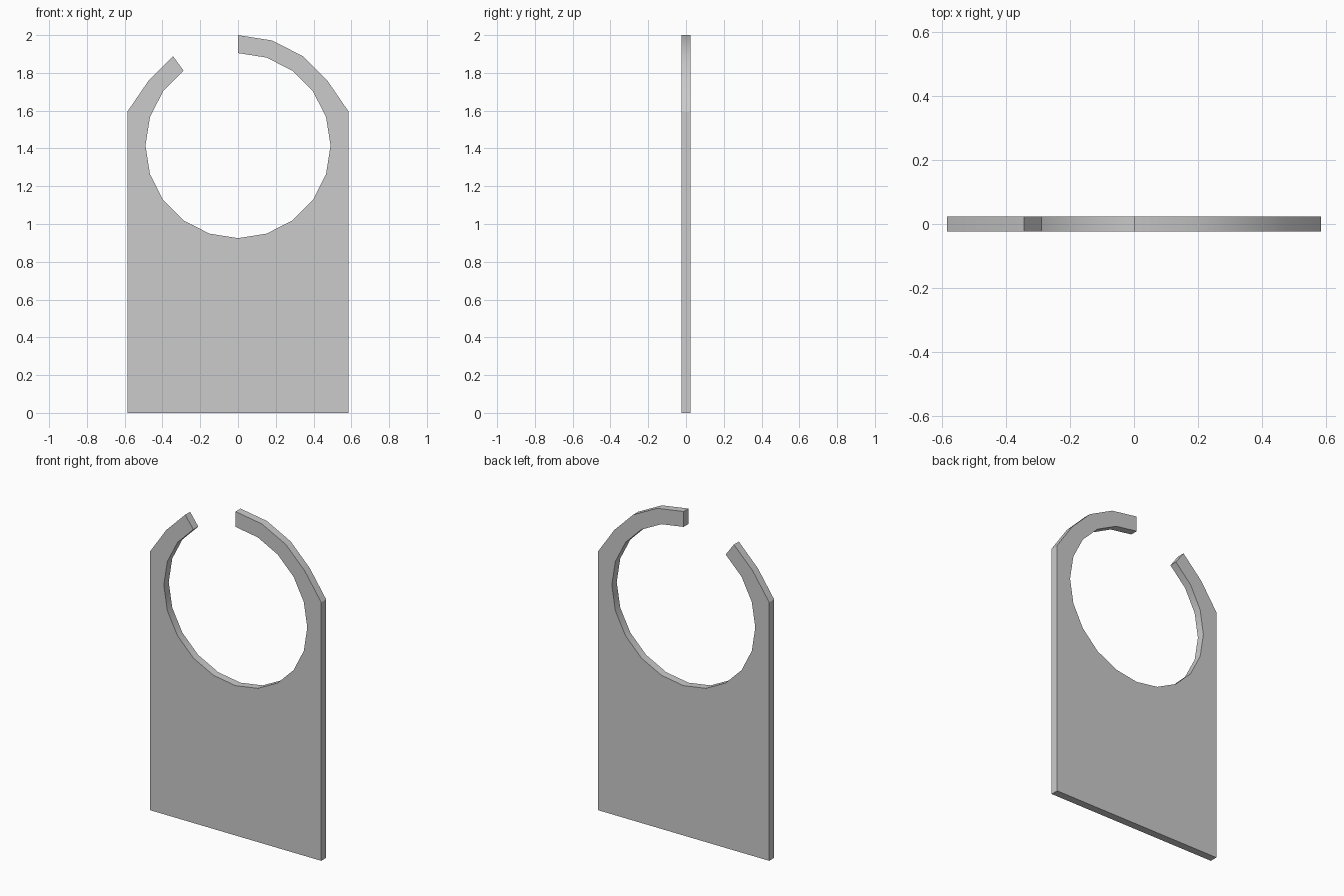
import bpy, bmesh
from math import radians, cos, sin

if "Cube" in bpy.data.objects:
    bpy.data.objects.remove(bpy.data.objects["Cube"])

HALF_W, OUTER, INNER, CENTRE_Z, HALF_T = 0.585, 0.585, 0.49, 1.415, 0.024


def ring(radius, degrees):
    a = radians(degrees)
    return (radius * cos(a), CENTRE_Z + radius * sin(a))


# Outline: right arm, plate, left arm, then back round the open 20-sided hole
shoulder_z = ring(OUTER, 18)[1]
outline = [ring(OUTER, d) for d in (90, 72, 54, 36)]
outline += [(HALF_W, shoulder_z), (HALF_W, 0), (-HALF_W, 0), (-HALF_W, shoulder_z)]
outline += [ring(OUTER, d) for d in (144, 126)]
outline += [ring(INNER, d) for d in range(126, 451, 18)]

# Extrude the outline into a thin plate
bm = bmesh.new()
face = bm.faces.new([bm.verts.new((x, -HALF_T, z)) for x, z in outline])
result = bmesh.ops.extrude_face_region(bm, geom=[face], use_keep_orig=True)
moved = [v for v in result["geom"] if isinstance(v, bmesh.types.BMVert)]
bmesh.ops.translate(bm, verts=moved, vec=(0, 2 * HALF_T, 0))
bmesh.ops.recalc_face_normals(bm, faces=bm.faces)

mesh = bpy.data.meshes.new("door_hanger")
bm.to_mesh(mesh)
bm.free()
hanger = bpy.data.objects.new("door_hanger", mesh)
bpy.context.collection.objects.link(hanger)

# Smooth the curved edges, keep the corners sharp
bpy.context.view_layer.objects.active = hanger
hanger.select_set(True)
bpy.ops.object.shade_smooth_by_angle(angle=radians(30))
